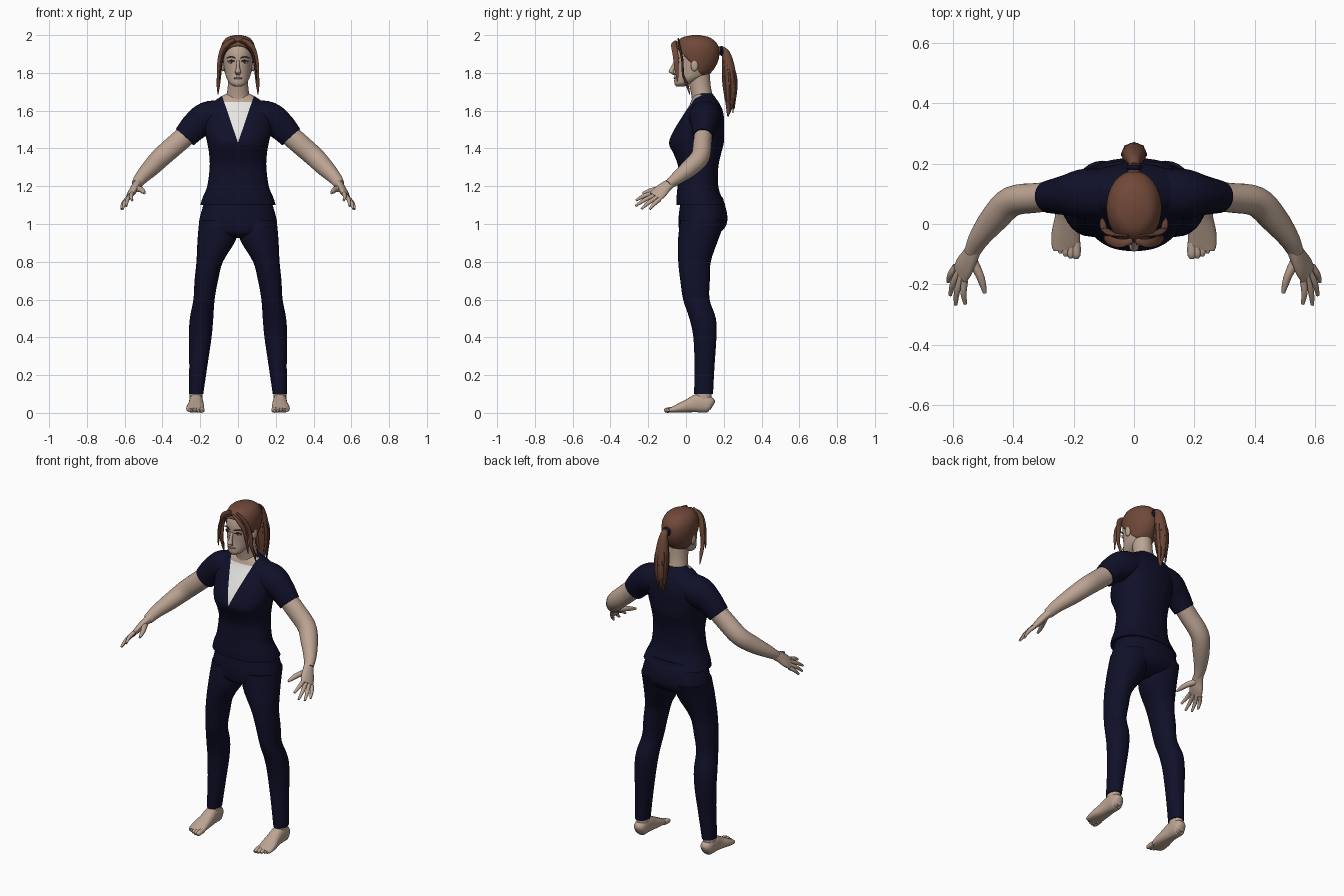
import bpy, bmesh, math, random
from mathutils import Vector, Matrix

random.seed(4)
cube = bpy.data.objects.get("Cube")
if cube:
    bpy.data.objects.remove(cube)


def material(name, r, g, b):
    mat = bpy.data.materials.new(name)
    mat.use_nodes = True
    mat.diffuse_color = (r, g, b, 1)
    shader = mat.node_tree.nodes["Principled BSDF"]
    shader.inputs["Base Color"].default_value = (r, g, b, 1)
    shader.inputs["Roughness"].default_value = 0.8
    return mat


navy = material("navy cloth", .005, .005, .022)
skin = material("skin", .5, .37, .29)
hair = material("brown hair", .16, .065, .04)
white = material("white undershirt", .8, .79, .76)
dark = material("dark lashes", .03, .02, .015)
lip = material("lips", .36, .2, .16)

parts = []
X, Y, Z = Vector((1, 0, 0)), Vector((0, 1, 0)), Vector((0, 0, 1))


def finish(name, bm, mats, mirror=False):
    bmesh.ops.recalc_face_normals(bm, faces=bm.faces)
    mesh = bpy.data.meshes.new(name)
    bm.to_mesh(mesh)
    bm.free()
    for mat in mats:
        mesh.materials.append(mat)
    obj = bpy.data.objects.new(name, mesh)
    bpy.context.collection.objects.link(obj)
    if mirror:
        obj.modifiers.new("Mirror", "MIRROR").use_mirror_merge = False
    parts.append(obj)
    return obj


def spline(stations, steps):
    """Smoothly interpolate (x, y, z, radius_u, radius_v) stations."""
    pts = [Vector(s) for s in stations]
    pts = [2 * pts[0] - pts[1]] + pts + [2 * pts[-1] - pts[-2]]
    out = []
    for a, b, c, d in zip(pts, pts[1:], pts[2:], pts[3:]):
        for i in range(steps):
            t = i / steps
            out.append(b + (c - a) * t / 2 + (a - b * 2.5 + c * 2 - d / 2) * t * t
                       + (b * 3 - a - c * 3 + d) * t ** 3 / 2)
    return out + [pts[-2]]


def loft_mesh(stations, hint=None, sides=28, power=2.0, steps=4):
    """Skin rings along a path; without a hint the rings stay level."""
    bm = bmesh.new()
    path = spline(stations, steps)
    centres = [Vector(p[:3]) for p in path]
    rings = []
    for i, p in enumerate(path):
        u, v = X, Y
        if hint:
            tangent = centres[min(i + 1, len(path) - 1)] - centres[max(i - 1, 0)]
            u = tangent.cross(hint).normalized()
            v = tangent.cross(u).normalized()
        ring = []
        for k in range(sides):
            a = math.tau * k / sides
            c, s = math.cos(a), math.sin(a)
            c = math.copysign(abs(c) ** (2 / power), c)
            s = math.copysign(abs(s) ** (2 / power), s)
            ring.append(bm.verts.new(centres[i] + u * c * max(p[3], .002) + v * s * max(p[4], .002)))
        rings.append(ring)
    for lower, upper in zip(rings, rings[1:]):
        for k in range(sides):
            j = (k + 1) % sides
            bm.faces.new((lower[k], lower[j], upper[j], upper[k]))
    bm.faces.new(rings[0])
    bm.faces.new(rings[-1])
    return bm


def loft(name, stations, mat, mirror=False, **options):
    return finish(name, loft_mesh(stations, **options), [mat], mirror)


def blob(name, centre, size, mat, mirror=False):
    bm = bmesh.new()
    place = Matrix.Translation(centre) @ Matrix.Diagonal((*size, 1))
    bmesh.ops.create_uvsphere(bm, u_segments=16, v_segments=10, radius=1, matrix=place)
    return finish(name, bm, [mat], mirror)


def cut(bm, point, normal, clear=False):
    bmesh.ops.bisect_plane(bm, geom=bm.verts[:] + bm.edges[:] + bm.faces[:],
                           plane_co=point, plane_no=normal, clear_outer=clear)


# Top with a V neck cut into its front
bm = loft_mesh([(0, .08, 1.1, .2, .13), (0, .07, 1.14, .187, .12), (0, .063, 1.2, .163, .108),
                (0, .065, 1.3, .15, .106), (0, .06, 1.37, .153, .125), (0, .055, 1.43, .163, .145),
                (0, .07, 1.5, .178, .132), (0, .093, 1.58, .183, .106), (0, .1, 1.63, .15, .082),
                (0, .095, 1.67, .098, .06), (0, .095, 1.69, .06, .045)], sides=40, power=2.3)
v_point, v_slope, collar = 1.43, .34, 1.645
for side in (1, -1):
    cut(bm, (0, 0, v_point), (side, 0, -v_slope))
cut(bm, (0, 0, collar), Z)
for face in bm.faces:
    c = face.calc_center_median()
    if c.y < .08 and abs(c.x) < v_slope * (c.z - v_point):
        face.material_index = 1 if c.z < collar else 2
finish("top", bm, [navy, white, skin])
loft("sleeves", [(.06, .1, 1.59, .07, .08), (.16, .1, 1.562, .086, .084), (.225, .095, 1.52, .076, .067),
                 (.282, .09, 1.46, .064, .054)], navy, True, hint=Y)

# Trousers
loft("trouser_seat", [(0, .085, 1.14, .17, .11), (0, .09, 1.05, .198, .128), (0, .086, .99, .205, .125),
                      (0, .07, .95, .17, .1), (0, .06, .925, .07, .05)], navy, sides=36, power=2.2)
loft("trouser_legs", [(.105, .09, 1.02, .1, .12), (.112, .065, .92, .102, .107), (.15, .045, .8, .07, .086),
                      (.168, .048, .7, .062, .078), (.18, .055, .6, .056, .07), (.193, .088, .5, .062, .07),
                      (.2, .1, .4, .06, .061), (.21, .098, .25, .048, .053), (.222, .093, .1, .038, .05)],
     navy, True)

# Feet and toes
loft("ankles", [(.222, .095, .15, .033, .042), (.222, .09, .04, .034, .044)], skin, True)
loft("feet", [(.222, .142, .036, .016, .02), (.222, .125, .044, .034, .042), (.222, .07, .052, .037, .05),
              (.222, .02, .04, .041, .038), (.226, -.03, .027, .047, .026), (.227, -.07, .017, .046, .016),
              (.226, -.086, .014, .04, .011)], skin, True, hint=Z, power=2.4)
for i in range(5):
    x, tip, r = .192 + .0175 * i, -.115 + .002 * i * i, .015 - .0017 * i
    loft("toes_%d" % (i + 1), [(x, -.06, .018, r, r), (x, tip + .015, .014, r, r * .9),
                               (x, tip, .011, r * .5, r * .5)], skin, True, hint=Z, sides=12)

# Arms, palms and fingers
loft("arms", [(.24, .095, 1.5, .055, .048), (.32, .087, 1.43, .055, .049), (.405, .075, 1.355, .053, .05),
              (.462, .02, 1.297, .047, .047), (.512, -.045, 1.245, .036, .035),
              (.537, -.093, 1.208, .028, .024)], skin, True, hint=Y)
across = Vector((.45, .75, -.48)).normalized()
palm_back = Vector((.776, -.06, .635))
knuckle = Vector((.576, -.165, 1.145))
loft("palms", [(.527, -.075, 1.22, .026, .024), (.545, -.11, 1.195, .034, .021),
               (.562, -.14, 1.167, .041, .019), (*knuckle, .039, .013)], skin, True, hint=palm_back)
tips = {"index": (.56, -.265, 1.125), "middle": (.592, -.268, 1.095),
        "ring": (.61, -.236, 1.08), "little": (.617, -.192, 1.078)}
for i, (name, tip) in enumerate(tips.items()):
    base = knuckle + across * (.021 * i - .031)
    tip = Vector(tip)
    bend = (base + tip) / 2 + palm_back * .006
    loft(name + "_fingers", [(*base, .012, .012), (*bend, .0105, .0105), (*tip, .006, .006)],
         skin, True, hint=palm_back, sides=12)
loft("thumbs", [(.54, -.115, 1.19, .018, .018), (.514, -.165, 1.182, .015, .014),
                (.502, -.2, 1.172, .012, .011), (.495, -.229, 1.163, .006, .006)],
     skin, True, hint=palm_back, sides=12)

# Neck, head and ears
loft("neck", [(0, .09, 1.61, .072, .058), (0, .086, 1.67, .062, .056), (0, .075, 1.73, .054, .056),
              (0, .065, 1.8, .054, .06)], skin)
skull = [(0, -.03, 1.727, .018, .02), (0, -.018, 1.742, .042, .043), (0, .015, 1.77, .06, .077),
         (0, .035, 1.8, .069, .095), (0, .05, 1.85, .078, .11), (0, .054, 1.9, .083, .114),
         (0, .055, 1.945, .076, .101), (0, .053, 1.978, .051, .065), (0, .053, 1.991, .008, .01)]
loft("head", skull, skin, sides=32)
blob("ears", (.08, .045, 1.84), (.011, .02, .032), skin, True)

# Face
loft("nose", [(0, -.056, 1.865, .008, .006), (0, -.071, 1.825, .01, .012), (0, -.078, 1.805, .016, .013),
              (0, -.062, 1.79, .01, .006)], skin, sides=12)
blob("eye_whites", (.036, -.042, 1.857), (.015, .011, .007), white, True)
blob("irises", (.035, -.049, 1.857), (.006, .006, .006), dark, True)
loft("lashes", [(.018, -.056, 1.861, .003, .003), (.036, -.052, 1.866, .003, .004),
                (.054, -.04, 1.859, .002, .003)], dark, True, hint=Z, sides=8)
loft("eyebrows", [(.014, -.06, 1.879, .003, .003), (.038, -.053, 1.886, .004, .004),
                  (.06, -.036, 1.878, .002, .002)], hair, True, hint=Z, sides=8)
blob("mouth", (0, -.058, 1.772), (.024, .008, .006), lip)

# Hair cap trimmed along the hairline and the nape
grow = .009
bm = loft_mesh([(x, y, z + grow, u + grow, v + grow) for x, y, z, u, v in skull], sides=32)
cut(bm, (0, -.06, 1.945), (0, -1.07, -1), True)
cut(bm, (0, 0, 1.79), -Z, True)
cap = finish("hair_cap", bm, [hair])
cap.modifiers.new("Thickness", "SOLIDIFY").thickness = .007

# Loose locks framing the face
loft("front_locks", [(.004, -.055, 1.968, .004, .008), (.045, -.064, 1.947, .006, .015),
                     (.078, -.056, 1.9, .006, .016), (.092, -.05, 1.83, .006, .012),
                     (.1, -.045, 1.755, .002, .003)], hair, True, hint=Y, sides=10)
loft("side_locks", [(.02, -.04, 1.978, .004, .01), (.07, -.035, 1.94, .006, .017),
                    (.093, -.02, 1.87, .006, .016), (.1, -.015, 1.79, .006, .012),
                    (.104, .005, 1.74, .008, .01), (.106, .02, 1.685, .002, .002)],
     hair, True, hint=X, sides=10)

# Ponytail with its band and stray wisps
loft("ponytail_root", [(0, .15, 1.915, .022, .022), (0, .2, 1.92, .02, .02)], hair, hint=Z, sides=16)
blob("hair_band", (0, .188, 1.917), (.026, .014, .027), navy)
loft("ponytail", [(0, .195, 1.932, .01, .014), (0, .212, 1.9, .023, .024), (0, .225, 1.83, .033, .036),
                  (0, .233, 1.74, .037, .041), (0, .234, 1.66, .028, .03), (0, .222, 1.57, .004, .005)],
     hair, hint=X, sides=20)
for i in range(8):
    a = math.tau * i / 8
    c, s, drop = math.cos(a), math.sin(a), random.uniform(1.58, 1.66)
    loft("ponytail_wisp_%d" % (i + 1),
         [(.02 * c, .213 + .018 * s, 1.89, .005, .005), (.037 * c, .232 + .033 * s, 1.76, .008, .008),
          (.026 * c, .232 + .024 * s, drop, .002, .002)], hair, hint=X, sides=6)

# Smooth shading with crisp hems
for obj in bpy.context.selected_objects:
    obj.select_set(False)
for obj in parts:
    obj.select_set(True)
bpy.context.view_layer.objects.active = parts[0]
bpy.ops.object.shade_smooth_by_angle(angle=math.radians(40))
